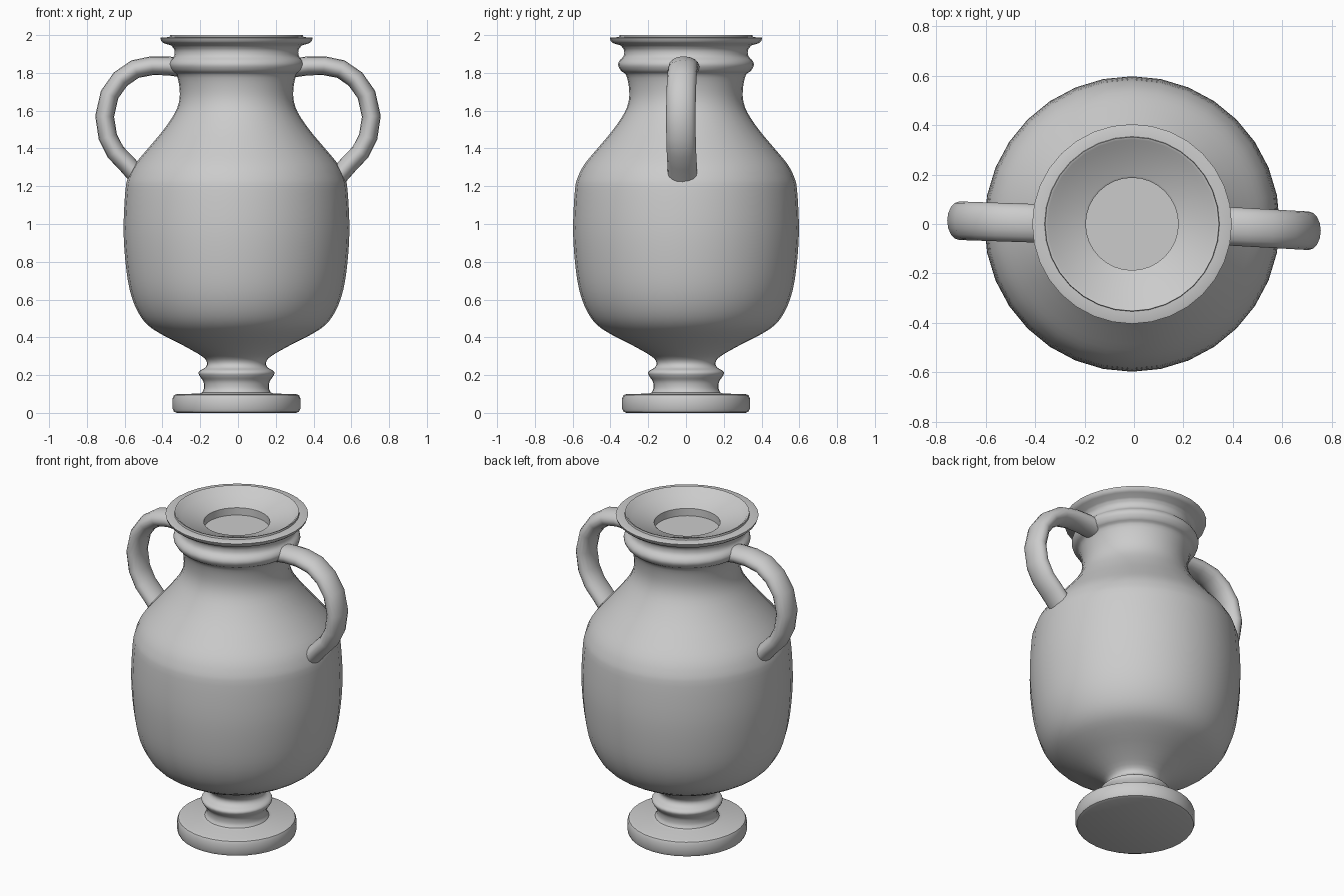
import bpy, bmesh, math
from mathutils import Vector

if "Cube" in bpy.data.objects:
    bpy.data.objects.remove(bpy.data.objects["Cube"])

CX = -0.008   # the body sits a hair left of the handles' midpoint


def smooth_path(pts, n):
    """Catmull-Rom through the points, n steps per span."""
    pts = [Vector(p) for p in pts]
    p = [2 * pts[0] - pts[1]] + pts + [2 * pts[-1] - pts[-2]]
    out = []
    for i in range(1, len(p) - 2):
        a, b, c, d = p[i - 1:i + 3]
        for k in range(n):
            t = k / n
            out.append(0.5 * (2 * b + (c - a) * t + (2 * a - 5 * b + 4 * c - d) * t * t
                              + (3 * b - a - 3 * c + d) * t ** 3))
    return out + [pts[-1]]


def skin(name, rings, angle):
    """Bridge a list of point rings into a capped solid."""
    bm = bmesh.new()
    vs = [[bm.verts.new(p) for p in r] for r in rings]
    n = len(rings[0])
    for a, b in zip(vs, vs[1:]):
        for i in range(n):
            j = (i + 1) % n
            bm.faces.new((a[i], a[j], b[j], b[i]))
    bm.faces.new(vs[0][::-1])
    bm.faces.new(vs[-1])
    bmesh.ops.recalc_face_normals(bm, faces=bm.faces)
    me = bpy.data.meshes.new(name)
    bm.to_mesh(me)
    bm.free()
    ob = bpy.data.objects.new(name, me)
    bpy.context.collection.objects.link(ob)
    bpy.ops.object.select_all(action='DESELECT')
    ob.select_set(True)
    bpy.context.view_layer.objects.active = ob
    bpy.ops.object.shade_smooth_by_angle(angle=math.radians(angle))
    return ob


def circle(r, z, n=32):
    return [(CX + r * math.cos(math.tau * i / n), r * math.sin(math.tau * i / n), z)
            for i in range(n)]


# Foot disc with softened edges
foot = [(0.315, 0), (0.331, 0.006), (0.338, 0.022), (0.338, 0.078),
        (0.331, 0.094), (0.315, 0.1), (0.2, 0.102)]

# Stem, belly, shoulder and neck
belly = smooth_path([(0.182, 0.108), (0.172, 0.13), (0.175, 0.165), (0.192, 0.19),
                     (0.201, 0.21), (0.192, 0.225), (0.166, 0.24), (0.156, 0.265),
                     (0.18, 0.298), (0.28, 0.356), (0.39, 0.412), (0.47, 0.465),
                     (0.525, 0.54), (0.565, 0.65), (0.588, 0.8), (0.598, 0.98),
                     (0.588, 1.18), (0.572, 1.25), (0.535, 1.32), (0.46, 1.41),
                     (0.385, 1.5), (0.325, 1.59), (0.302, 1.66), (0.303, 1.73),
                     (0.318, 1.79), (0.343, 1.81), (0.359, 1.84), (0.352, 1.865),
                     (0.331, 1.888), (0.328, 1.92), (0.345, 1.945)], 3)

# Flared lip, shallow dish and sunken mouth
lip = [(0.385, 1.957), (0.398, 1.968), (0.404, 1.985), (0.396, 1.988), (0.354, 1.989),
       (0.352, 2.0), (0.342, 1.997), (0.315, 1.965), (0.195, 1.942), (0.187, 1.936),
       (0.187, 1.89)]

profile = foot + [tuple(p) for p in belly] + lip
skin("vase_body", [circle(r, z) for r, z in profile], 40)

# Handles: flattened tube swept along a C-shaped path
path = smooth_path([(0.29, 1.826), (0.37, 1.837), (0.455, 1.838), (0.545, 1.82),
                    (0.622, 1.767), (0.68, 1.685), (0.706, 1.57), (0.689, 1.46),
                    (0.648, 1.38), (0.59, 1.32), (0.53, 1.252)], 1)


def handle(name, side, y_in, y_out):
    rings = []
    for i, p in enumerate(path):
        t = (path[min(i + 1, len(path) - 1)] - path[max(i - 1, 0)]).normalized()
        y = y_in + (y_out - y_in) * (p.x - 0.4) / 0.3
        ring = []
        for k in range(16):
            a = math.tau * k / 16
            q = p + Vector((-t.y, t.x)) * 0.05 * math.cos(a)
            ring.append((side * q.x, y + 0.078 * math.sin(a), q.y))
        rings.append(ring)
    skin(name, rings, 50)


handle("right_handle", 1, -0.01, -0.027)
handle("left_handle", -1, 0.003, 0.013)
